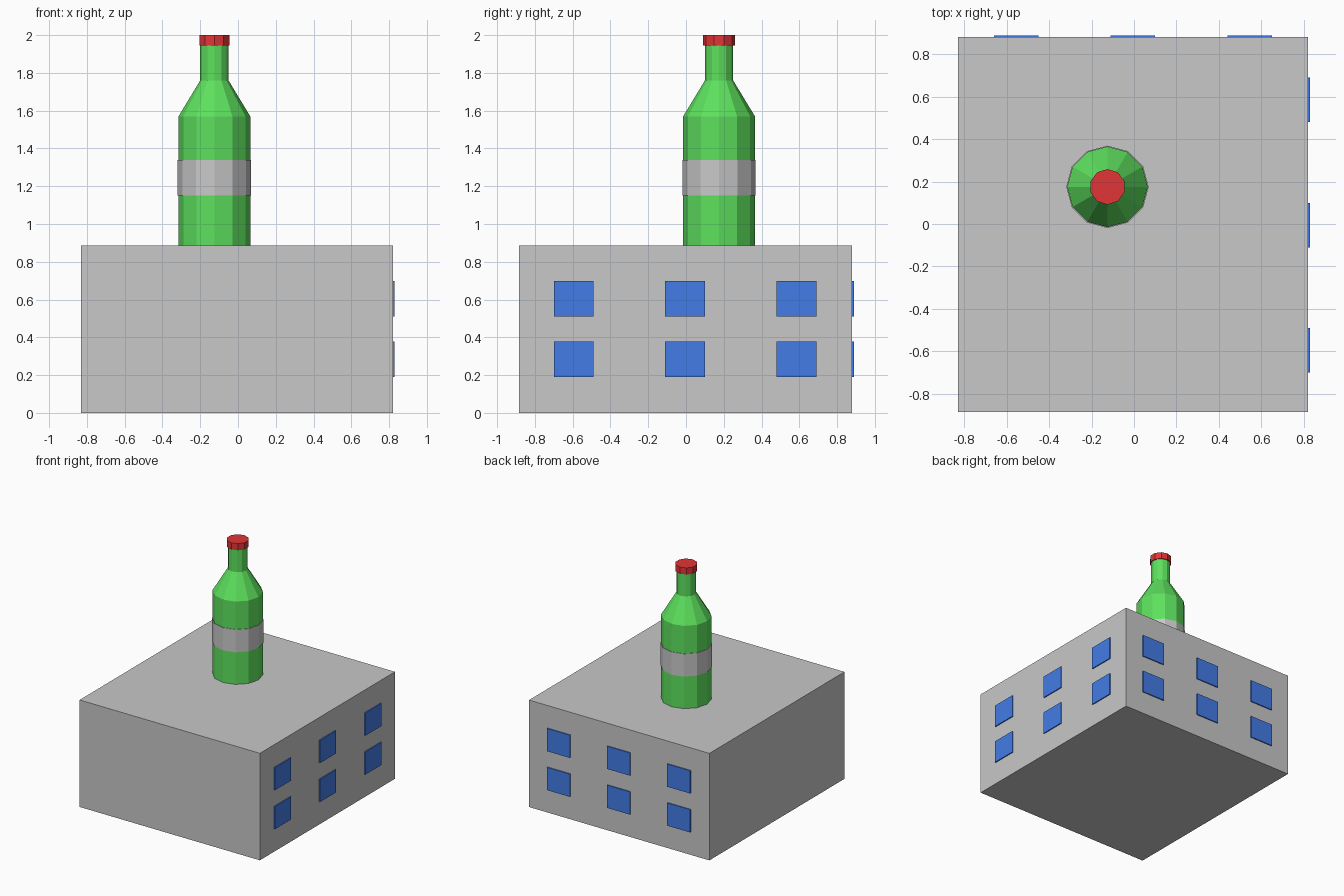
import bpy
import bmesh
from math import cos, sin, tau

cube = bpy.data.objects.get("Cube")
if cube:
    bpy.data.objects.remove(cube, do_unlink=True)


def material(name, rgb):
    m = bpy.data.materials.new(name)
    m.use_nodes = True
    m.diffuse_color = (*rgb, 1)
    m.node_tree.nodes["Principled BSDF"].inputs["Base Color"].default_value = (*rgb, 1)
    return m


GREY = material("grey", (0.58, 0.58, 0.58))
BLUE = material("window blue", (0.055, 0.2, 0.79))
GREEN = material("bottle green", (0.11, 0.75, 0.11))
RED = material("cap red", (0.76, 0.035, 0.038))


def finish(name, bm, mat):
    bmesh.ops.recalc_face_normals(bm, faces=bm.faces)
    mesh = bpy.data.meshes.new(name)
    bm.to_mesh(mesh)
    bm.free()
    mesh.materials.append(mat)
    obj = bpy.data.objects.new(name, mesh)
    bpy.context.collection.objects.link(obj)
    return obj


def box(name, lo, hi, mat):
    bm = bmesh.new()
    bmesh.ops.create_cube(bm, size=1)
    for v in bm.verts:
        v.co = [(a + b) / 2 + c * (b - a) for a, b, c in zip(lo, hi, v.co)]
    return finish(name, bm, mat)


def lathe(name, profile, sides, mat, centre=(-0.125, 0.175)):
    """Faceted turned solid from (radius, z) pairs, first corner on the y axis."""
    bm = bmesh.new()
    rings = []
    for r, z in profile:
        rings.append([bm.verts.new((centre[0] + r * sin(tau * i / sides),
                                    centre[1] + r * cos(tau * i / sides), z))
                      for i in range(sides)])
    for a, b in zip(rings, rings[1:]):
        for i in range(sides):
            j = (i + 1) % sides
            bm.faces.new((a[i], a[j], b[j], b[i]))
    bm.faces.new(rings[0])
    bm.faces.new(rings[-1])
    return finish(name, bm, mat)


# Building block
X0, X1, Y0, Y1, TOP = -0.83, 0.82, -0.885, 0.88, 0.885
box("building", (X0, Y0, 0), (X1, Y1, TOP), GREY)

# Windows: two rows of three on the left side and on the back
W, H, DEPTH = 0.105, 0.094, 0.009
for row, z in (("lower", 0.283), ("upper", 0.605)):
    for i in (-1, 0, 1):
        y = -0.005 + 0.59 * i
        box(f"{row}_side_window", (X1 - 0.0005, y - W, z - H), (X1 + DEPTH, y + W, z + H), BLUE)
        x = -0.005 + 0.55 * i
        box(f"{row}_back_window", (x - W, Y1 - 0.0005, z - H), (x + W, Y1 + DEPTH, z + H), BLUE)

# Bottle standing on the roof
lathe("bottle", [(0.19, TOP), (0.19, 1.57), (0.075, 1.76), (0.075, 1.95)], 12, GREEN)
lathe("bottle_label", [(0.194, 1.152), (0.194, 1.34)], 12, GREY)
lathe("bottle_cap", [(0.084, 1.945), (0.084, 2.0)], 10, RED)
